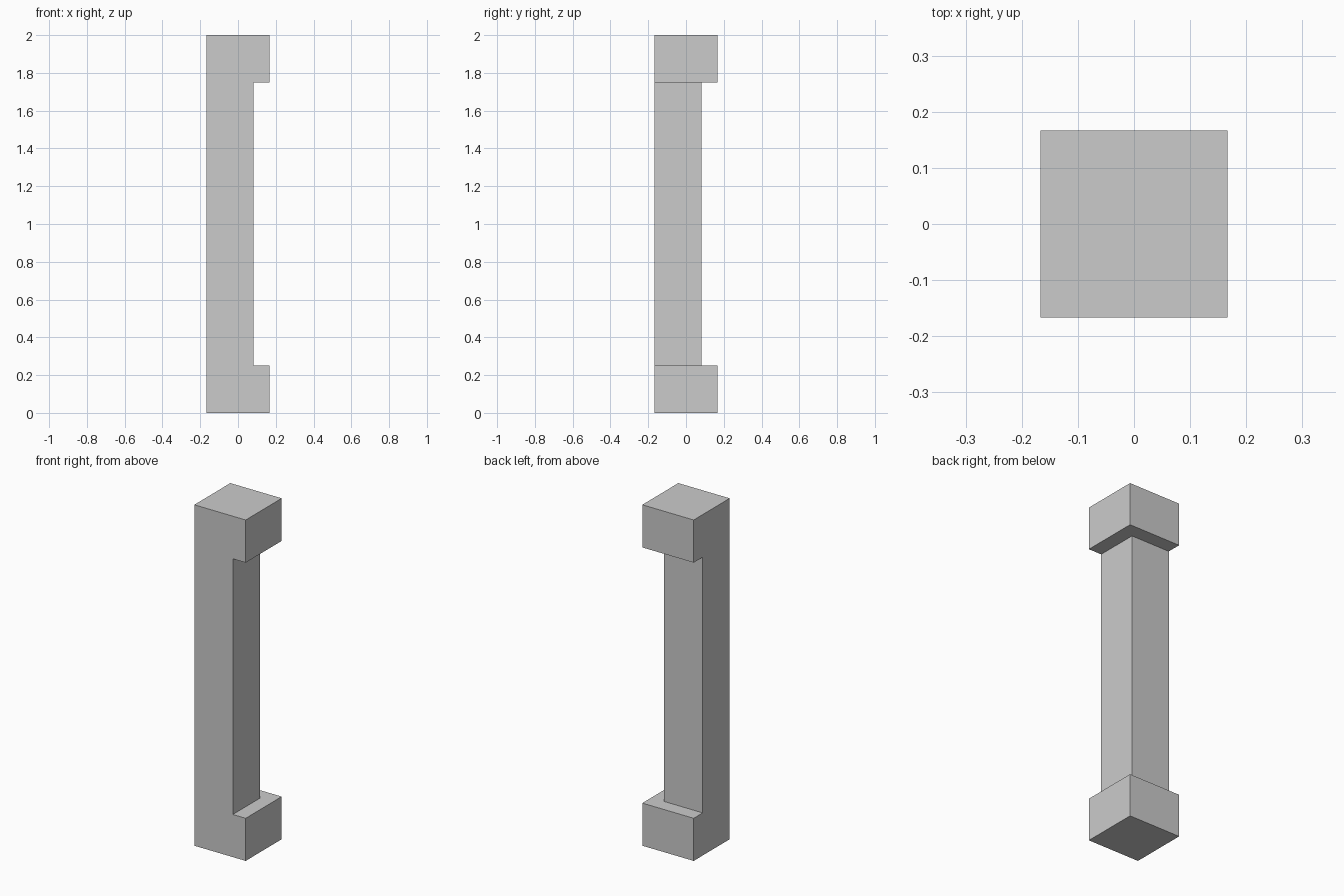
import bpy, bmesh

if "Cube" in bpy.data.objects:
    bpy.data.objects.remove(bpy.data.objects["Cube"])

H = 1 / 6        # half width of the end blocks
S = 1 / 12       # inner edge of the shaft
OUT = 0.3        # cutter overshoot
BLOCK = 0.25     # height of the end blocks


def prism(name, outline, z0, z1):
    bm = bmesh.new()
    face = bm.faces.new([bm.verts.new((x, y, z0)) for x, y in outline])
    ext = bmesh.ops.extrude_face_region(bm, geom=[face])["geom"]
    top = [v for v in ext if isinstance(v, bmesh.types.BMVert)]
    bmesh.ops.translate(bm, vec=(0, 0, z1 - z0), verts=top)
    bmesh.ops.recalc_face_normals(bm, faces=bm.faces)
    mesh = bpy.data.meshes.new(name)
    bm.to_mesh(mesh)
    bm.free()
    obj = bpy.data.objects.new(name, mesh)
    bpy.context.collection.objects.link(obj)
    return obj


# Square post, full height
post = prism("corner_post", [(-H, -H), (H, -H), (H, H), (-H, H)], 0, 2)

# L-shaped cutter that recesses the right and back sides of the shaft
cutter = prism("shaft_cutter",
               [(S, -OUT), (OUT, -OUT), (OUT, OUT), (-OUT, OUT), (-OUT, S), (S, S)],
               BLOCK, 2 - BLOCK)
cutter.hide_render = True

cut = post.modifiers.new("shaft_recess", 'BOOLEAN')
cut.operation = 'DIFFERENCE'
cut.solver = 'EXACT'
cut.object = cutter

# Apply the recess and drop the cutter
bpy.context.view_layer.objects.active = post
post.select_set(True)
bpy.ops.object.modifier_apply(modifier=cut.name)
bpy.data.objects.remove(cutter)
